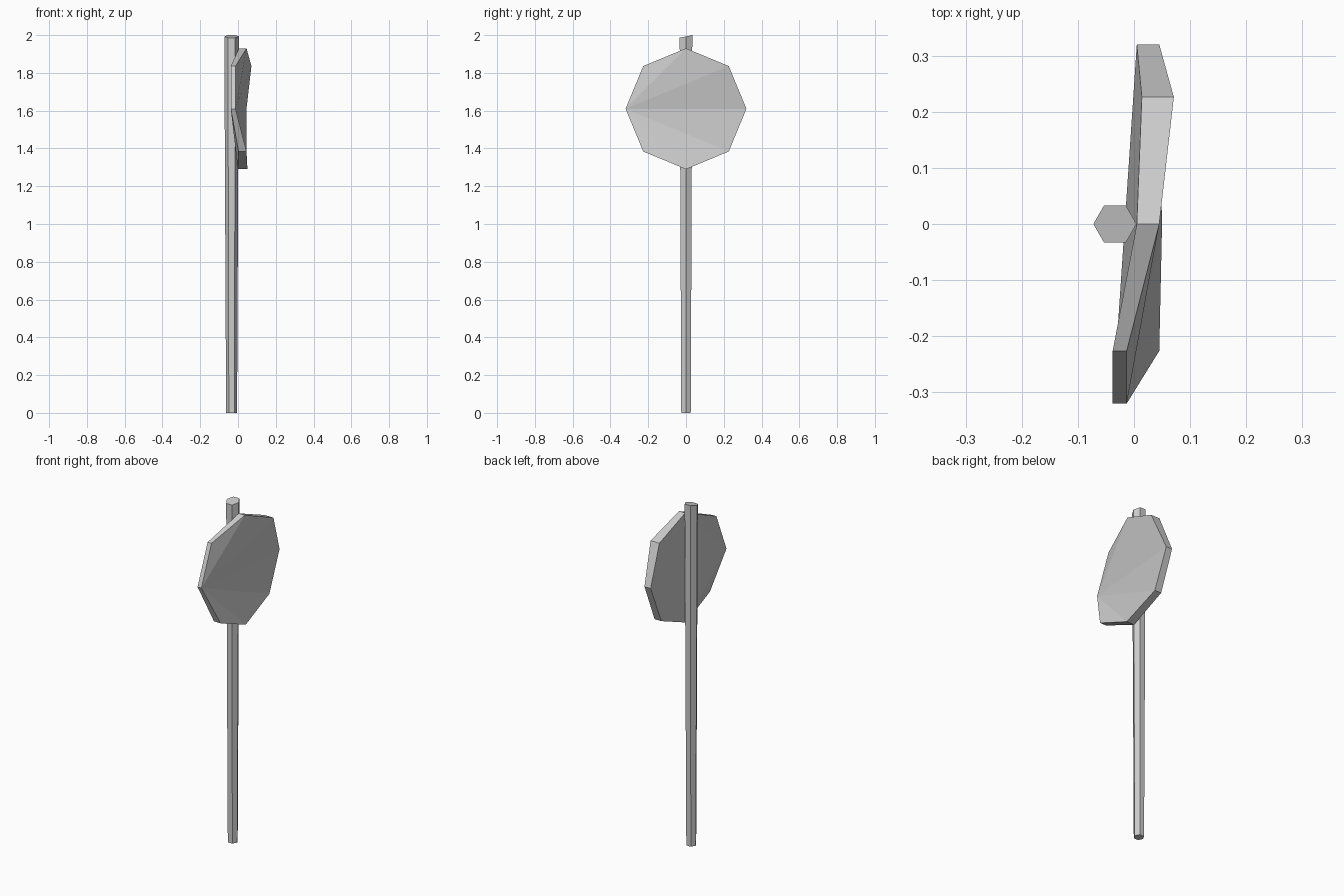
import bpy, bmesh
from math import cos, sin, pi

if "Cube" in bpy.data.objects:
    bpy.data.objects.remove(bpy.data.objects["Cube"])


def make_object(name, bm):
    bmesh.ops.recalc_face_normals(bm, faces=bm.faces)
    mesh = bpy.data.meshes.new(name)
    bm.to_mesh(mesh)
    bm.free()
    obj = bpy.data.objects.new(name, mesh)
    bpy.context.collection.objects.link(obj)
    return obj


def bridge(bm, a, b):
    n = len(a)
    for i in range(n):
        j = (i + 1) % n
        bm.faces.new((a[i], a[j], b[j], b[i]))


def fan(bm, ring, start):
    n = len(ring)
    r = ring[start:] + ring[:start]
    for i in range(1, n - 1):
        bm.faces.new((r[0], r[i], r[i + 1]))


# Post: tapered hexagon with a slightly slanted top
bm = bmesh.new()


def hexagon(radius, z, slope):
    ring = []
    for i in range(6):
        y = radius * sin(i * pi / 3)
        ring.append(bm.verts.new((-0.034 + radius * cos(i * pi / 3), y, z + slope * y)))
    return ring


bottom = hexagon(0.029, 0.0, 0.0)
top = hexagon(0.0385, 1.993, 0.21)
bridge(bm, bottom, top)
bm.faces.new(bottom)
bm.faces.new(top)
make_object("post", bm)

# Sign plate: bent octagon, (back x, front x) at each corner,
# counter-clockwise from +y
bends = [(0.005, 0.045), (0.014, 0.071), (0.005, 0.045), (-0.038, -0.013),
         (-0.038, -0.013), (0.003, 0.045), (-0.001, 0.05), (0.002, 0.045)]
bm = bmesh.new()
back, front = [
    [bm.verts.new((b[side], 0.32 * cos(i * pi / 4), 1.61 + 0.32 * sin(i * pi / 4)))
     for i, b in enumerate(bends)]
    for side in (0, 1)]
bridge(bm, back, front)
fan(bm, front, 4)
fan(bm, back, 4)
make_object("sign_plate", bm)
